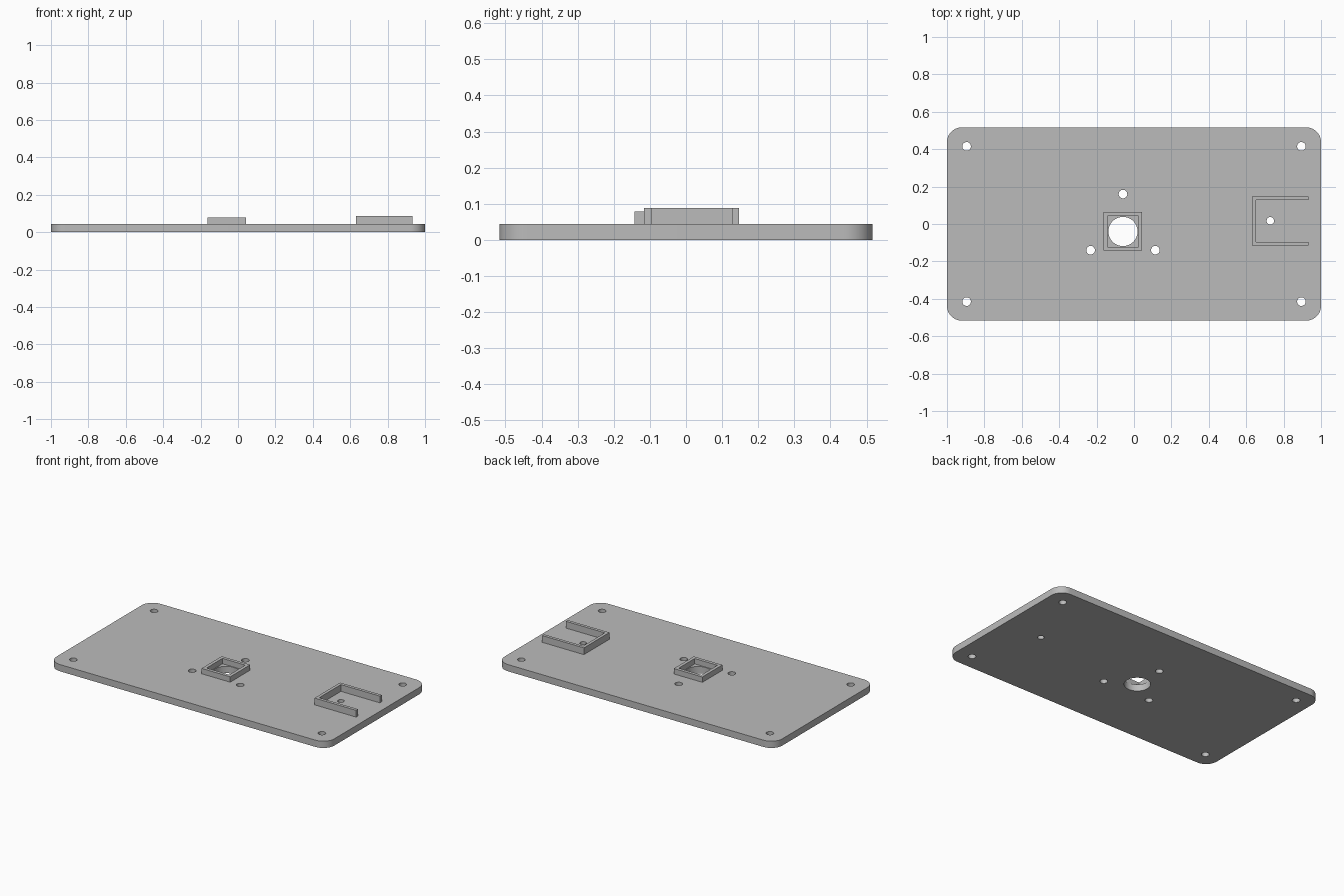
import bpy, bmesh
from math import cos, sin, pi, radians

cube = bpy.data.objects.get("Cube")
if cube:
    bpy.data.objects.remove(cube, do_unlink=True)

grey = bpy.data.materials.new("plain grey")
grey.use_nodes = True
colour = (0.5, 0.5, 0.5, 1)
grey.diffuse_color = colour
grey.node_tree.nodes["Principled BSDF"].inputs["Base Color"].default_value = colour

PLATE_TOP = 0.044
HALF_X, HALF_Y = 1.0, 0.517


def circle(x, y, r, n=40):
    return [(x + r * cos(2 * pi * i / n), y + r * sin(2 * pi * i / n)) for i in range(n)]


def rectangle(x, y, hx, hy):
    return [(x - hx, y - hy), (x + hx, y - hy), (x + hx, y + hy), (x - hx, y + hy)]


def rounded_rectangle(hx, hy, r, steps=12):
    points = []
    for k, (sx, sy) in enumerate([(1, 1), (-1, 1), (-1, -1), (1, -1)]):
        for i in range(steps + 1):
            a = (k + i / steps) * pi / 2
            points.append((sx * (hx - r) + r * cos(a), sy * (hy - r) + r * sin(a)))
    return points


def extrude_outline(name, loops, bottom, top):
    """Fill the first loop, leave the others open, and extrude."""
    curve = bpy.data.curves.new(name, "CURVE")
    curve.dimensions = "2D"
    curve.fill_mode = "BOTH"
    curve.extrude = (top - bottom) / 2
    for loop in loops:
        spline = curve.splines.new("POLY")
        spline.points.add(len(loop) - 1)
        for point, (x, y) in zip(spline.points, loop):
            point.co = (x, y, 0, 1)
        spline.use_cyclic_u = True
    obj = bpy.data.objects.new(name, curve)
    obj.location.z = (top + bottom) / 2
    bpy.context.collection.objects.link(obj)
    bpy.ops.object.select_all(action="DESELECT")
    obj.select_set(True)
    bpy.context.view_layer.objects.active = obj
    bpy.ops.object.convert(target="MESH")
    obj = bpy.context.view_layer.objects.active
    # Weld the caps to the walls
    bm = bmesh.new()
    bm.from_mesh(obj.data)
    bmesh.ops.remove_doubles(bm, verts=bm.verts, dist=0.0001)
    bmesh.ops.recalc_face_normals(bm, faces=bm.faces)
    bm.to_mesh(obj.data)
    bm.free()
    obj.data.materials.clear()
    obj.data.materials.append(grey)
    bpy.ops.object.shade_smooth_by_angle(angle=radians(30))
    return obj


# Base plate with corner, sensor and bracket holes
cx, cy = -0.059, -0.04
holes = [circle(sx * 0.895, sy * 0.415, 0.023) for sx in (-1, 1) for sy in (-1, 1)]
holes += [circle(cx + dx, cy + dy, 0.023) for dx, dy in ((0, 0.2), (-0.173, -0.1), (0.173, -0.1))]
holes += [circle(0.729, 0.017, 0.02), circle(cx, cy, 0.078, 64)]
extrude_outline("base_plate", [rounded_rectangle(HALF_X, HALF_Y, 0.08)] + holes, 0, PLATE_TOP)

# Square collar around the large hole
extrude_outline("square_collar",
                [rectangle(cx, cy, 0.103, 0.103), rectangle(cx, cy, 0.082, 0.082)],
                PLATE_TOP, 0.079)

# U-shaped bracket, open towards the plate's end
x0, x1, y0, y1, wall = 0.632, 0.932, -0.116, 0.147, 0.02
bracket = [(x0, y0), (x1, y0), (x1, y0 + wall), (x0 + wall, y0 + wall),
           (x0 + wall, y1 - wall), (x1, y1 - wall), (x1, y1), (x0, y1)]
extrude_outline("u_bracket", [bracket], PLATE_TOP, 0.088)
